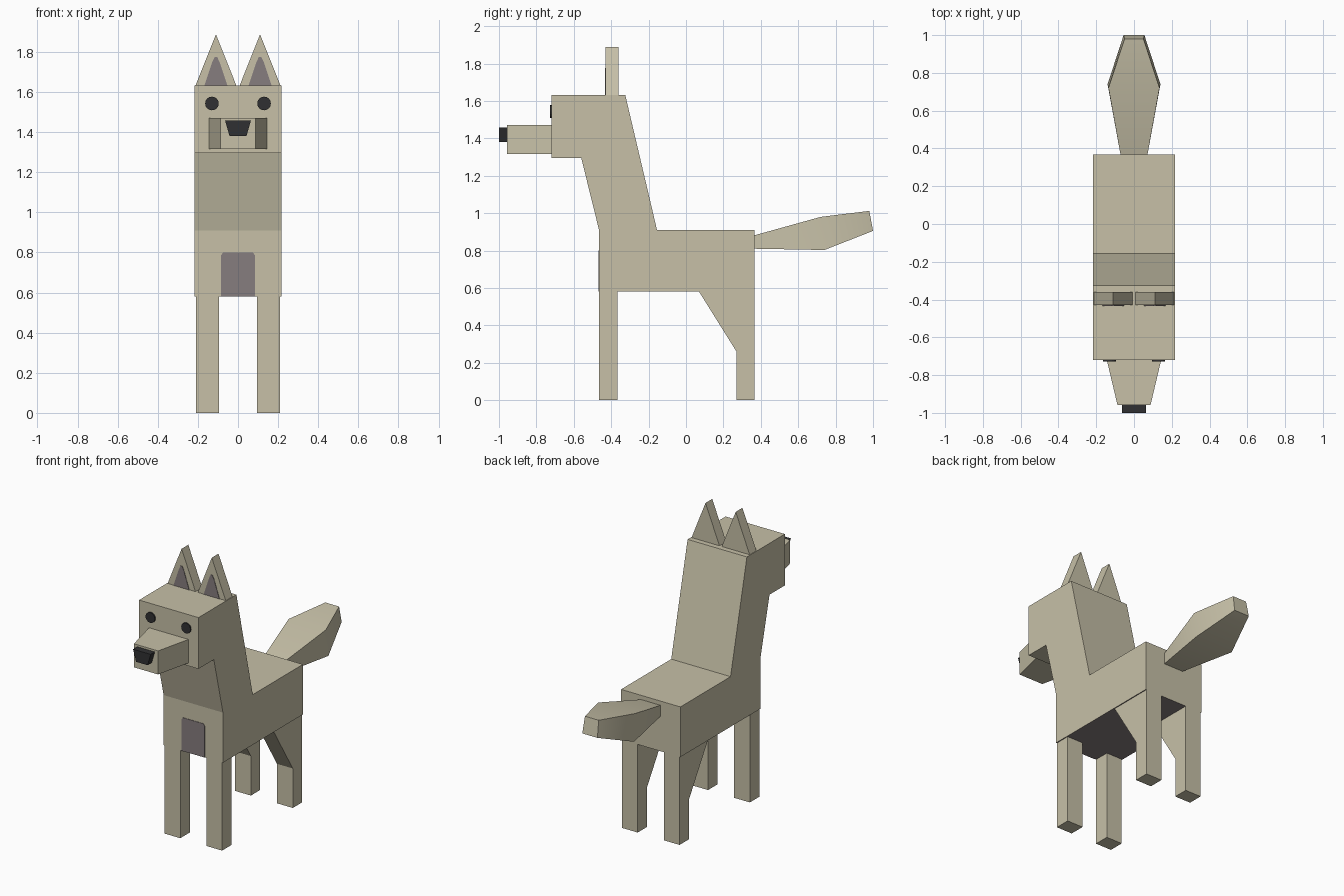
import bpy, bmesh, math

if "Cube" in bpy.data.objects:
    bpy.data.objects.remove(bpy.data.objects["Cube"])


def material(name, rgb):
    m = bpy.data.materials.new(name)
    m.diffuse_color = (*rgb, 1)
    m.use_nodes = True
    m.node_tree.nodes["Principled BSDF"].inputs["Base Color"].default_value = m.diffuse_color
    return m


FUR = material("beige fur", (0.57, 0.53, 0.39))
SKIN = material("mauve skin", (0.24, 0.205, 0.21))
BLACK = material("nose black", (0.03, 0.03, 0.032))


def finish(name, bm, *mats):
    bmesh.ops.recalc_face_normals(bm, faces=bm.faces)
    me = bpy.data.meshes.new(name)
    bm.to_mesh(me)
    bm.free()
    for m in mats:
        me.materials.append(m)
    ob = bpy.data.objects.new(name, me)
    bpy.context.collection.objects.link(ob)
    return ob


def loft(name, rings, *mats):
    """Skin matching rings of 3D points and cap both ends."""
    bm = bmesh.new()
    vs = [[bm.verts.new(p) for p in r] for r in rings]
    n = len(vs[0])
    for a, b in zip(vs, vs[1:]):
        for i in range(n):
            j = (i + 1) % n
            bm.faces.new((a[i], a[j], b[j], b[i]))
    bm.faces.new(vs[0])
    bm.faces.new(vs[-1])
    return finish(name, bm, *mats)


def side_prism(name, yz, x0, x1, *mats):
    return loft(name, [[(x, y, z) for y, z in yz] for x in (x0, x1)], *mats)


def front_prism(name, xz, y0, y1, *mats):
    return loft(name, [[(x, y, z) for x, z in xz] for y in (y0, y1)], *mats)


# Body, neck and head in one side profile, with a mauve belly
body = side_prism("body", [
    (-0.465, 0.58), (0.367, 0.58), (0.367, 0.91), (-0.155, 0.91), (-0.325, 1.633),
    (-0.72, 1.633), (-0.72, 1.295), (-0.56, 1.295), (-0.465, 0.91)], -0.216, 0.216, FUR, SKIN)
for p in body.data.polygons:
    if p.normal.z < -0.9 and p.center.z < 0.7:
        p.material_index = 1

# Chest patch
front_prism("chest_patch", [(-0.085, 0.58), (0.085, 0.58), (0.085, 0.785), (0.075, 0.8),
                            (-0.075, 0.8), (-0.085, 0.785)], -0.468, -0.464, SKIN)

# Snout and nose
loft("snout", [[(-w, y, 1.315), (w, y, 1.315), (w, y, 1.47), (-w, y, 1.47)]
               for y, w in ((-0.715, 0.145), (-0.957, 0.088))], FUR)
front_prism("nose", [(-0.042, 1.38), (0.042, 1.38), (0.064, 1.457), (-0.064, 1.457)],
            -1.0, -0.955, BLACK)

# Paired parts: legs, ears and eyes
for side, s in (("left", 1), ("right", -1)):
    side_prism("front_leg_" + side, [(-0.465, 0), (-0.365, 0), (-0.365, 0.58), (-0.465, 0.58)],
               s * 0.095, s * 0.21, FUR)
    side_prism("hind_leg_" + side, [(0.27, 0), (0.367, 0), (0.367, 0.58), (0.07, 0.58),
                                    (0.27, 0.26)], s * 0.095, s * 0.21, FUR)
    front_prism("ear_" + side, [(s * 0.008, 1.632), (s * 0.212, 1.632), (s * 0.11, 1.888)],
                -0.43, -0.36, FUR)
    front_prism("inner_ear_" + side,
                [(s * (0.11 + x), z) for x, z in ((-0.057, 1.633), (0.057, 1.633), (0.018, 1.75),
                                                  (0.006, 1.775), (-0.006, 1.775), (-0.018, 1.75))],
                -0.433, -0.429, SKIN)
    front_prism("eye_" + side,
                [(s * 0.13 + 0.034 * math.cos(a), 1.543 + 0.034 * math.sin(a))
                 for a in (math.tau * i / 16 for i in range(16))], -0.728, -0.719, BLACK)

# Tail: (y top, z top, half width top, y bottom, z bottom, half width bottom)
tail = loft("tail", [[(-wb, yb, zb), (wb, yb, zb), (wt, yt, zt), (-wt, yt, zt)]
                     for yt, zt, wt, yb, zb, wb in (
                         (0.36, 0.88, 0.07, 0.36, 0.81, 0.07),
                         (0.72, 0.98, 0.135, 0.74, 0.803, 0.14),
                         (0.98, 1.012, 0.05, 1.0, 0.905, 0.055))], FUR)
bpy.ops.object.select_all(action='DESELECT')
tail.select_set(True)
bpy.context.view_layer.objects.active = tail
bpy.ops.object.shade_smooth_by_angle(angle=math.radians(30))
